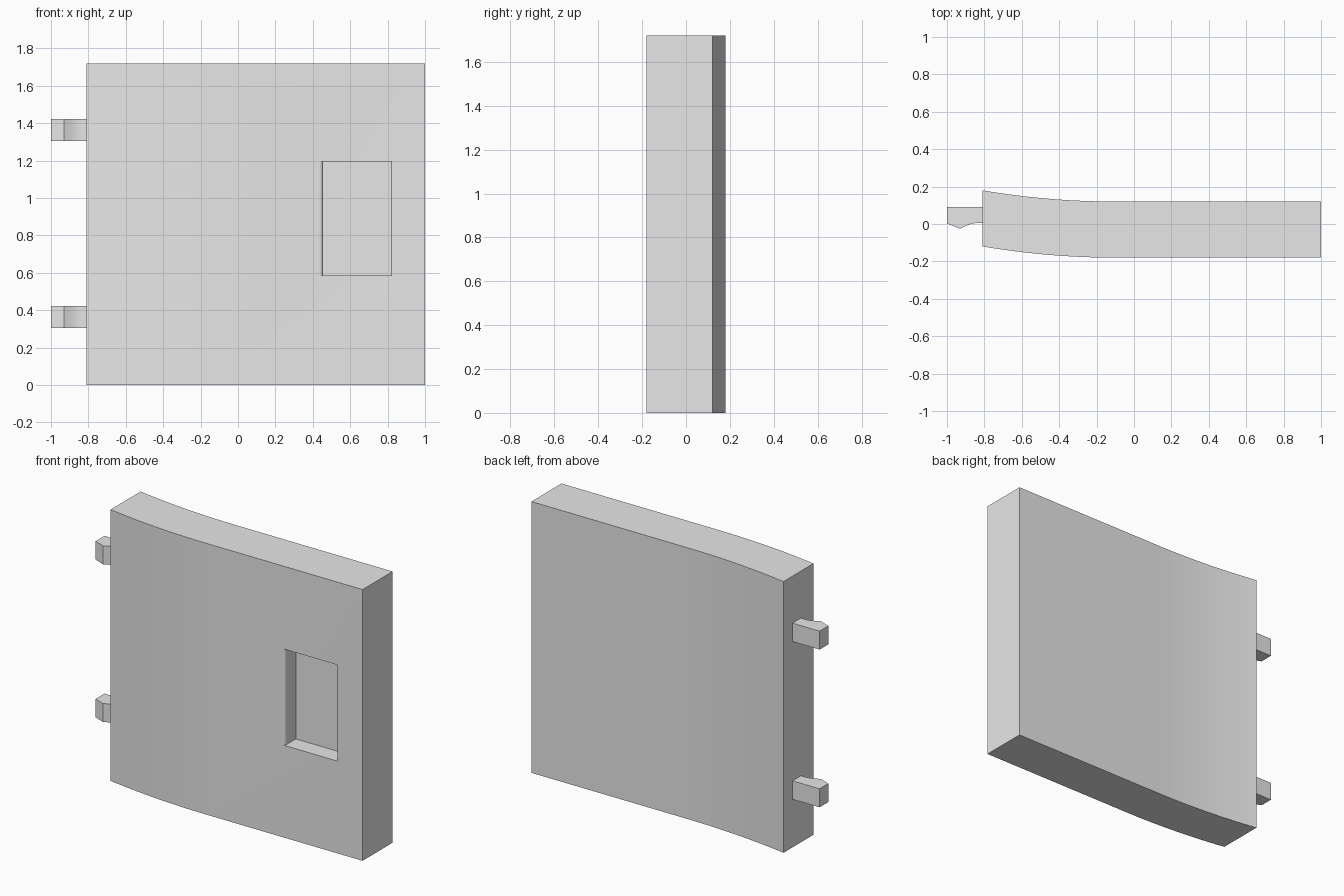
import bpy, bmesh, math

cube = bpy.data.objects.get("Cube")
if cube:
    bpy.data.objects.remove(cube, do_unlink=True)

grey = bpy.data.materials.new("plain grey")
grey.use_nodes = True
grey.diffuse_color = (0.8, 0.8, 0.8, 1)
grey.node_tree.nodes["Principled BSDF"].inputs["Base Color"].default_value = (0.8, 0.8, 0.8, 1)


def extrude_plan(name, outline, bottom, top):
    """Raise a plan outline (x, y) into a solid between two heights."""
    bm = bmesh.new()
    base = bm.faces.new([bm.verts.new((x, y, bottom)) for x, y in outline])
    raised = bmesh.ops.extrude_face_region(bm, geom=[base])["geom"]
    verts = [v for v in raised if isinstance(v, bmesh.types.BMVert)]
    bmesh.ops.translate(bm, verts=verts, vec=(0, 0, top - bottom))
    bmesh.ops.recalc_face_normals(bm, faces=bm.faces)
    mesh = bpy.data.meshes.new(name)
    bm.to_mesh(mesh)
    bm.free()
    mesh.materials.append(grey)
    obj = bpy.data.objects.new(name, mesh)
    bpy.context.collection.objects.link(obj)
    return obj


def smooth(obj):
    bpy.ops.object.select_all(action="DESELECT")
    obj.select_set(True)
    bpy.context.view_layer.objects.active = obj
    bpy.ops.object.shade_smooth_by_angle(angle=math.radians(25))


# Door panel: flat, with the hinge side sweeping backwards
FRONT, BACK, LEFT, RIGHT = -0.18, 0.12, 1.0, -0.81
BEND = -0.1
STEPS = 16
sweep = []
for i in range(STEPS + 1):
    t = i / STEPS
    sweep.append((BEND + (RIGHT - BEND) * t, 0.06 * t * t))
front_line = [(x, FRONT + d) for x, d in sweep]
back_line = [(x, BACK + d) for x, d in reversed(sweep)]
panel = extrude_plan("door_panel",
                     [(LEFT, FRONT)] + front_line + back_line + [(LEFT, BACK)],
                     0, 1.72)

# Handle recess with rounded side lips
LIP = 6


def lip(x, radius, side):
    """Quarter round from the door face into the recess wall at x."""
    angles = [math.pi / 2 * i / LIP for i in range(LIP + 1)]
    return [(x + side * radius * (1 - math.sin(a)),
             FRONT + radius * (1 - math.cos(a))) for a in angles]


outer_left, outer_right = lip(0.817, 0.015, 1), lip(0.455, 0.02, -1)
floor = FRONT + 0.11
outline = ([(outer_right[0][0], FRONT - 0.1)] + outer_right + [(0.455, floor), (0.817, floor)]
           + outer_left[::-1] + [(outer_left[0][0], FRONT - 0.1)])
cutter = extrude_plan("recess_cutter", outline, 0.585, 1.195)
cutter.hide_render = True
cut = panel.modifiers.new("handle recess", "BOOLEAN")
cut.operation = "DIFFERENCE"
cut.solver = "EXACT"
cut.object = cutter
bpy.context.view_layer.objects.active = panel
bpy.ops.object.modifier_apply(modifier=cut.name)
bpy.data.objects.remove(cutter, do_unlink=True)
smooth(panel)

# Hinge tabs with a pointed catch on the front
slope = [(-0.93, -0.025), (-0.895, -0.008), (-0.865, 0.003), (-0.84, 0.005)]
tab = [(-1, 0.09), (-1, 0.003)] + slope + [(-0.8, 0.005), (-0.8, 0.09)]
for name, z in (("lower_hinge_tab", 0.305), ("upper_hinge_tab", 1.305)):
    smooth(extrude_plan(name, tab, z, z + 0.117))
